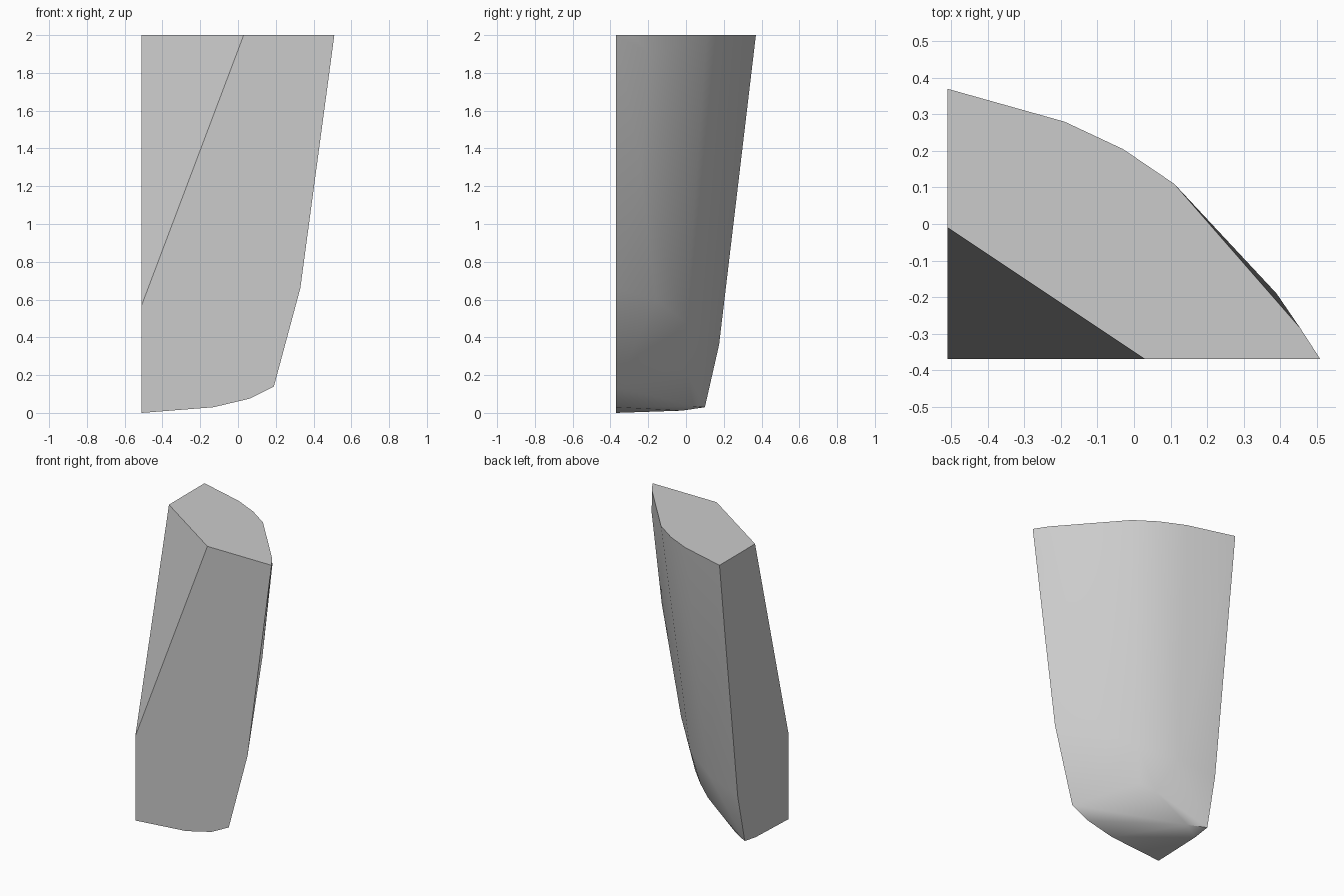
import bpy, bmesh, math

cube = bpy.data.objects.get("Cube")
if cube:
    bpy.data.objects.remove(cube)

grey = bpy.data.materials.new("plain_grey")
grey.use_nodes = True
tone = (0.6, 0.6, 0.6, 1)
grey.diffuse_color = tone
grey.node_tree.nodes["Principled BSDF"].inputs["Base Color"].default_value = tone

LEFT, FRONT, TOP = -0.51, -0.37, 2.0

# Outline of the flat top, with the front corner cut away
top_rim = [(LEFT, -0.01), (LEFT, 0.37), (-0.19, 0.28), (-0.03, 0.205),
           (0.11, 0.11), (0.455, -0.285), (0.51, FRONT), (0.03, FRONT)]
# Profile of the flat front (x, z)
front_edge = [(LEFT, 0.57), (0.33, 0.66), (0.19, 0.14), (0.06, 0.075),
              (-0.13, 0.03), (LEFT, 0)]
# Profile of the flat side (y, z)
side_edge = [(0.175, 0.36), (0.10, 0.03), (-0.02, 0.012)]
# Rounded outer surface, from top to bottom
outer_bulge = [(0.39, -0.19, 1.9), (0.35, -0.24, 1.28), (0.15, -0.16, 0.6),
               (-0.03, 0, 0.48), (-0.26, 0.125, 0.42), (-0.08, -0.04, 0.25),
               (-0.17, 0.01, 0.2), (-0.40, 0.04, 0.035)]

points = [(x, y, TOP) for x, y in top_rim]
points += [(x, FRONT, z) for x, z in front_edge]
points += [(LEFT, y, z) for y, z in side_edge]
points += outer_bulge

# Wrap the profiles in one convex solid
bm = bmesh.new()
for p in points:
    bm.verts.new(p)
hull = bmesh.ops.convex_hull(bm, input=bm.verts[:])
inside = {g for g in hull["geom_interior"] + hull["geom_unused"]
          if isinstance(g, bmesh.types.BMVert)}
bmesh.ops.delete(bm, geom=list(inside), context="VERTS")
bmesh.ops.dissolve_limit(bm, angle_limit=math.radians(0.5),
                         verts=bm.verts[:], edges=bm.edges[:])
bmesh.ops.recalc_face_normals(bm, faces=bm.faces[:])

mesh = bpy.data.meshes.new("stone_shard")
bm.to_mesh(mesh)
bm.free()
mesh.materials.append(grey)
shard = bpy.data.objects.new("stone_shard", mesh)
bpy.context.collection.objects.link(shard)

# Soft rounded back, crisp cut faces
bpy.ops.object.select_all(action="DESELECT")
shard.select_set(True)
bpy.context.view_layer.objects.active = shard
bpy.ops.object.shade_smooth_by_angle(angle=math.radians(30))
